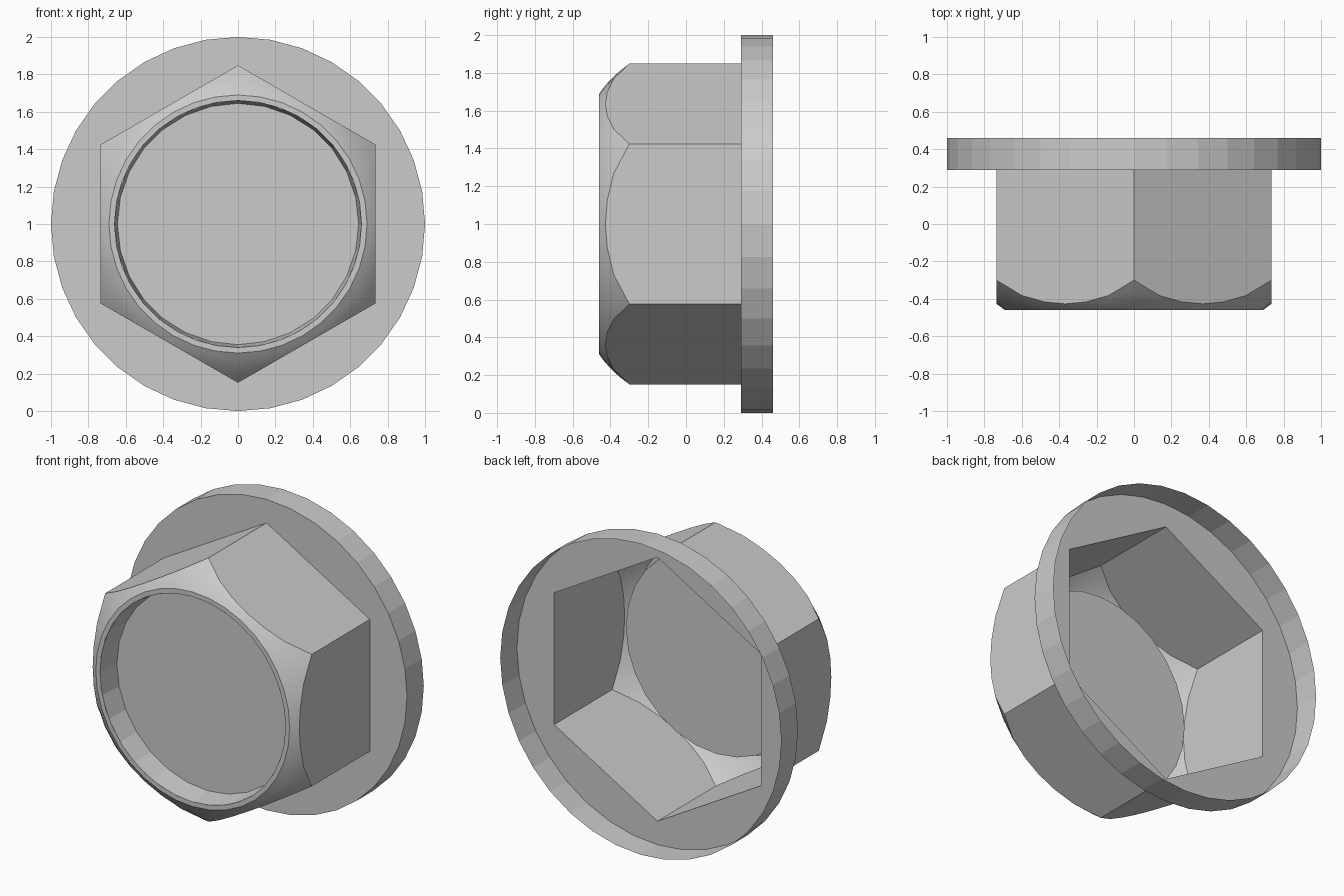
import bpy, bmesh, math

if "Cube" in bpy.data.objects:
    bpy.data.objects.remove(bpy.data.objects["Cube"])

CENTRE_Z = 1.0
FLAT = 0.735          # half width across the hexagon flats
BACK, LIP, FRONT = 0.29, 0.46, -0.46

grey = bpy.data.materials.new("light_grey")
grey.diffuse_color = (0.6, 0.6, 0.6, 1)
grey.use_nodes = True
grey.node_tree.nodes["Principled BSDF"].inputs["Base Color"].default_value = grey.diffuse_color


def hex_radius(a):
    """Radius of the hexagon (corner pointing up) at angle a."""
    return FLAT / math.cos((a + math.pi / 6) % (math.pi / 3) - math.pi / 6)


def chamfer_y(r):
    """Rounded corner profile: depth of the chamfer at radius r."""
    pts = [(0.69, FRONT), (0.735, -0.427), (0.79, -0.375), (0.825, -0.333), (0.8488, -0.30)]
    for (r0, y0), (r1, y1) in zip(pts, pts[1:]):
        if r <= r1:
            break
    return y0 + (y1 - y0) * (r - r0) / (r1 - r0)


def loft(name, sides, rings, cap=False):
    """Skin rings around the y axis; each ring maps an angle to (radius, y)."""
    bm = bmesh.new()
    grid = []
    for ring in rings:
        row = []
        for k in range(sides):
            a = 2 * math.pi * k / sides
            r, y = ring(a)
            row.append(bm.verts.new((r * math.cos(a), y, CENTRE_Z + r * math.sin(a))))
        grid.append(row)
    for p, q in zip(grid, grid[1:]):
        for k in range(sides):
            n = (k + 1) % sides
            bm.faces.new((p[k], q[k], q[n], p[n]))
    if cap:
        bm.faces.new(grid[0])
    mesh = bpy.data.meshes.new(name)
    bm.to_mesh(mesh)
    bm.free()
    mesh.materials.append(grey)
    ob = bpy.data.objects.new(name, mesh)
    bpy.context.collection.objects.link(ob)
    return ob


def circle(r, y):
    return lambda a: (r, y)


def chamfer(t):
    def ring(a):
        r = 0.69 + (hex_radius(a) - 0.69) * t
        return r, chamfer_y(r)
    return ring


def hexagon(y):
    return lambda a: (hex_radius(a), y)


# Hexagonal sleeve: front rim, rounded chamfer, six flat walls (thin open shell)
sleeve = loft("hex_sleeve", 36,
              [circle(0.66, FRONT)] + [chamfer(i / 4) for i in range(5)] + [hexagon(BACK)])
bpy.context.view_layer.objects.active = sleeve
sleeve.select_set(True)
bpy.ops.object.shade_smooth_by_angle(angle=math.radians(30))

# Recessed front disc with a slightly tapered wall
loft("front_recess", 28, [circle(0.645, -0.31), circle(0.662, FRONT)], cap=True)

# Flange plate with hexagonal opening and a thin lip towards the back
loft("flange", 36, [hexagon(BACK), circle(1.0, BACK), circle(1.0, LIP)])
